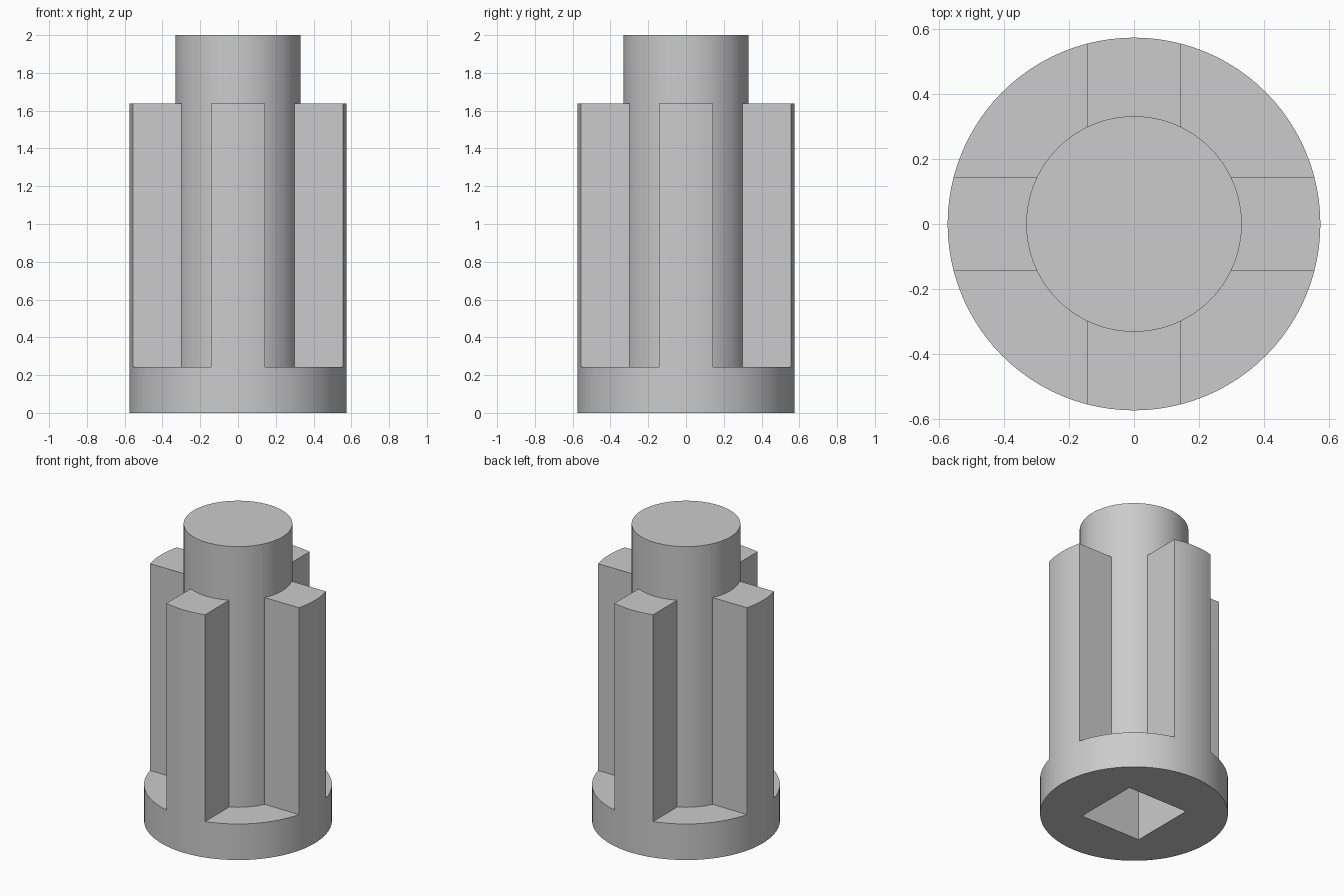
import bpy
import math

default = bpy.data.objects.get("Cube")
if default:
    bpy.data.objects.remove(default, do_unlink=True)

RADIUS, CORE = 0.574, 0.332            # outer and shaft radii
BASE_TOP, RIB_TOP, TOP = 0.243, 1.637, 2.0
RIB_HALF = 0.144                       # half the width of a rib
SOCKET_HALF, SOCKET_DEPTH = 0.225, 0.6

grey = bpy.data.materials.new("plain grey")
grey.use_nodes = True
colour = (0.6, 0.6, 0.6, 1)
grey.diffuse_color = colour
grey.node_tree.nodes["Principled BSDF"].inputs["Base Color"].default_value = colour


def cylinder(name, radius, z0, z1):
    bpy.ops.mesh.primitive_cylinder_add(
        vertices=96, radius=radius, depth=z1 - z0, location=(0, 0, (z0 + z1) / 2))
    obj = bpy.context.object
    obj.name = name
    obj.data.materials.append(grey)
    return obj


def box(name, low, high):
    centre = [(a + b) / 2 for a, b in zip(low, high)]
    bpy.ops.mesh.primitive_cube_add(size=1, location=centre)
    obj = bpy.context.object
    obj.name = name
    obj.scale = [b - a for a, b in zip(low, high)]
    bpy.ops.object.transform_apply(location=True, rotation=True, scale=True)
    obj.data.materials.append(grey)
    return obj


def combine(target, tool, operation):
    mod = target.modifiers.new(tool.name, "BOOLEAN")
    mod.operation, mod.solver, mod.object = operation, "EXACT", tool
    bpy.context.view_layer.objects.active = target
    bpy.ops.object.modifier_apply(modifier=mod.name)
    bpy.data.objects.remove(tool, do_unlink=True)


# Round body; four corner notches leave the base flange and ribs
body = cylinder("ribbed_body", RADIUS, 0, RIB_TOP)
for sx in (-1, 1):
    for sy in (-1, 1):
        x = sorted((sx * RIB_HALF, sx))
        y = sorted((sy * RIB_HALF, sy))
        combine(body, box("notch", (x[0], y[0], BASE_TOP), (x[1], y[1], TOP)), "DIFFERENCE")

# Central shaft
combine(body, cylinder("shaft", CORE, BASE_TOP / 2, TOP), "UNION")

# Square drive socket in the underside
s = SOCKET_HALF
combine(body, box("socket", (-s, -s, -SOCKET_DEPTH), (s, s, SOCKET_DEPTH)), "DIFFERENCE")

# Smooth the round walls, keep the edges crisp
bpy.ops.object.select_all(action="DESELECT")
body.select_set(True)
bpy.context.view_layer.objects.active = body
bpy.ops.object.shade_smooth_by_angle(angle=math.radians(30))
